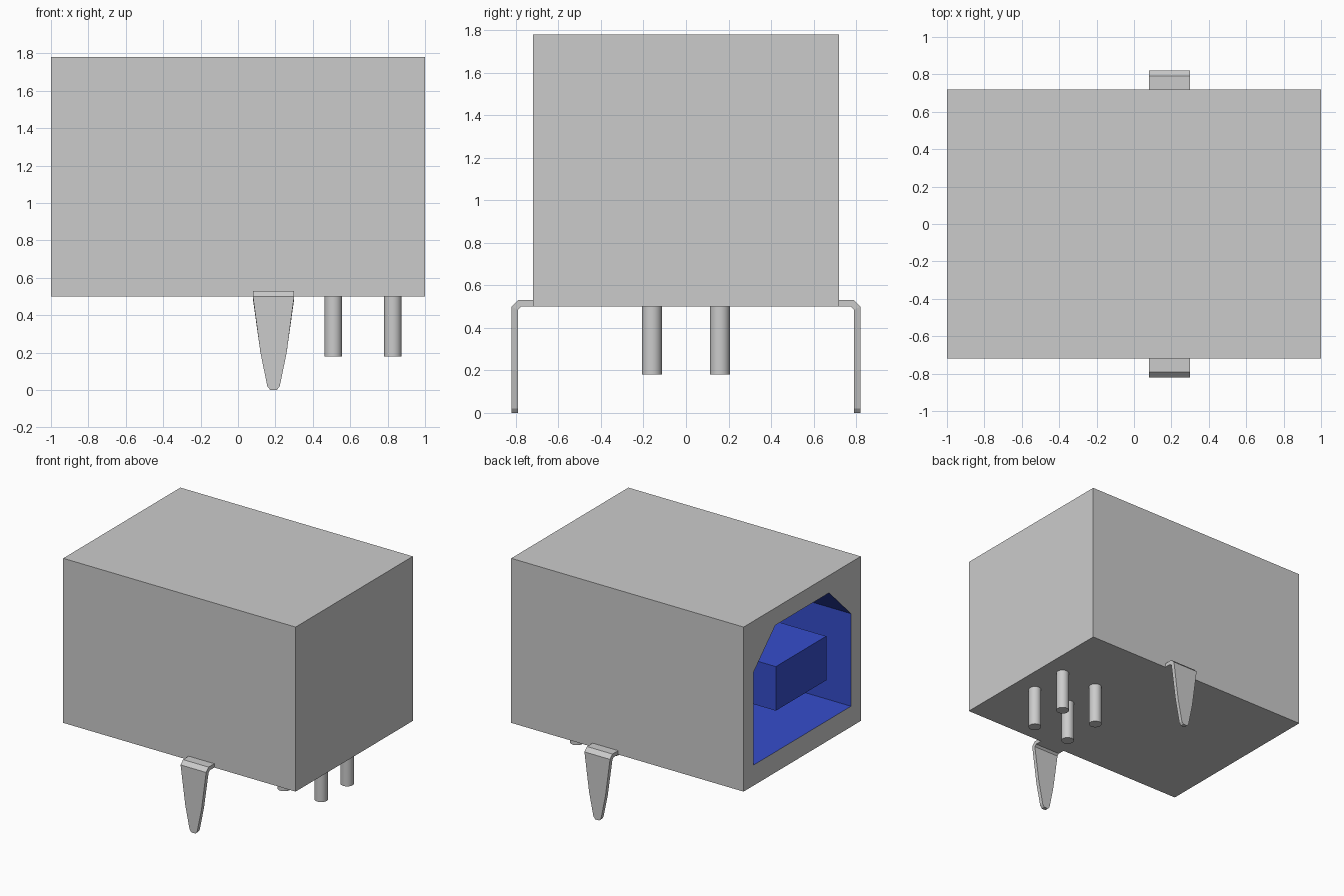
import bpy
import bmesh
from mathutils import Vector

cube = bpy.data.objects.get("Cube")
if cube:
    bpy.data.objects.remove(cube, do_unlink=True)


def make_material(name, rgb):
    mat = bpy.data.materials.new(name)
    mat.use_nodes = True
    mat.diffuse_color = (*rgb, 1)
    mat.node_tree.nodes["Principled BSDF"].inputs["Base Color"].default_value = (*rgb, 1)
    return mat


GREY = make_material("light grey", (0.6, 0.6, 0.6))
BLUE = make_material("blue plastic", (0.036, 0.075, 0.6))


def finish(name, bm, *mats):
    bmesh.ops.recalc_face_normals(bm, faces=bm.faces)
    mesh = bpy.data.meshes.new(name)
    bm.to_mesh(mesh)
    bm.free()
    for mat in mats:
        mesh.materials.append(mat)
    obj = bpy.data.objects.new(name, mesh)
    bpy.context.collection.objects.link(obj)
    return obj


def extrude_loop(bm, points, offset):
    """Walls swept from a loop, with a cap at the far end."""
    near = [bm.verts.new(p) for p in points]
    far = [bm.verts.new(Vector(p) + Vector(offset)) for p in points]
    n = len(near)
    walls = [bm.faces.new((near[i], near[(i + 1) % n], far[(i + 1) % n], far[i]))
             for i in range(n)]
    return near, walls + [bm.faces.new(far)]


def box(name, low, high, mat):
    bm = bmesh.new()
    (x0, y0, z0), (x1, y1, z1) = low, high
    loop = [(x0, y0, z0), (x0, y1, z0), (x0, y1, z1), (x0, y0, z1)]
    near, _ = extrude_loop(bm, loop, (x1 - x0, 0, 0))
    bm.faces.new(near)
    return finish(name, bm, mat)


# Housing with a chamfered blue socket sunk into its -x end
HALF_Y, BOTTOM, TOP = 0.72, 0.5, 1.78
bm = bmesh.new()
outer = [(-1, -HALF_Y, BOTTOM), (-1, HALF_Y, BOTTOM), (-1, HALF_Y, TOP), (-1, -HALF_Y, TOP)]
half = [(0.6, 0.66), (0.6, 1.38), (0.33, 1.645)]
opening = [(-1, y, z) for y, z in half] + [(-1, -y, z) for y, z in reversed(half)]
rim_out, _ = extrude_loop(bm, outer, (2, 0, 0))
rim_in, lining = extrude_loop(bm, opening, (1.2, 0, 0))
for face in lining:
    face.material_index = 1
rim_edges = [bm.edges.get((loop[i - 1], loop[i]))
             for loop in (rim_out, rim_in) for i in range(len(loop))]
bmesh.ops.triangle_fill(bm, edges=rim_edges, use_beauty=True, normal=(-1, 0, 0))
finish("housing", bm, GREY, BLUE)

# Contact tongue inside the socket
box("contact_tongue", (-0.99, -0.31, 0.97), (0.2, 0.31, 1.313), BLUE)

# Four contact pins below the housing
for i, x in enumerate((0.51, 0.828)):
    for j, y in enumerate((-0.16, 0.16)):
        bpy.ops.mesh.primitive_cylinder_add(vertices=32, radius=0.047, depth=0.34,
                                            location=(x, y, 0.35))
        pin = bpy.context.object
        pin.name = f"contact_pin_{i * 2 + j + 1}"
        pin.data.materials.append(GREY)
        bpy.ops.object.shade_smooth_by_angle()

# Bent mounting tabs: half widths taper down the leg
TAB_X = 0.19
rows = [  # outer y, outer z, inner y, inner z, half width
    (0.72, 0.53, 0.72, 0.50, 0.11),
    (0.79, 0.53, 0.775, 0.50, 0.11),
    (0.82, 0.50, 0.79, 0.485, 0.11),
    (0.82, 0.20, 0.79, 0.20, 0.07),
    (0.82, 0.02, 0.79, 0.02, 0.033),
    (0.82, 0.00, 0.79, 0.00, 0.017),
]
for name, side in (("front_tab", -1), ("back_tab", 1)):
    bm = bmesh.new()
    rings = []
    for yo, zo, yi, zi, w in rows:
        corners = [(-w, yo, zo), (w, yo, zo), (w, yi, zi), (-w, yi, zi)]
        rings.append([bm.verts.new((TAB_X + x, side * y, z)) for x, y, z in corners])
    for a, b in zip(rings, rings[1:]):
        for k in range(4):
            m = (k + 1) % 4
            bm.faces.new((a[k], a[m], b[m], b[k]))
    bm.faces.new(rings[0])
    bm.faces.new(rings[-1])
    finish(name, bm, GREY)
